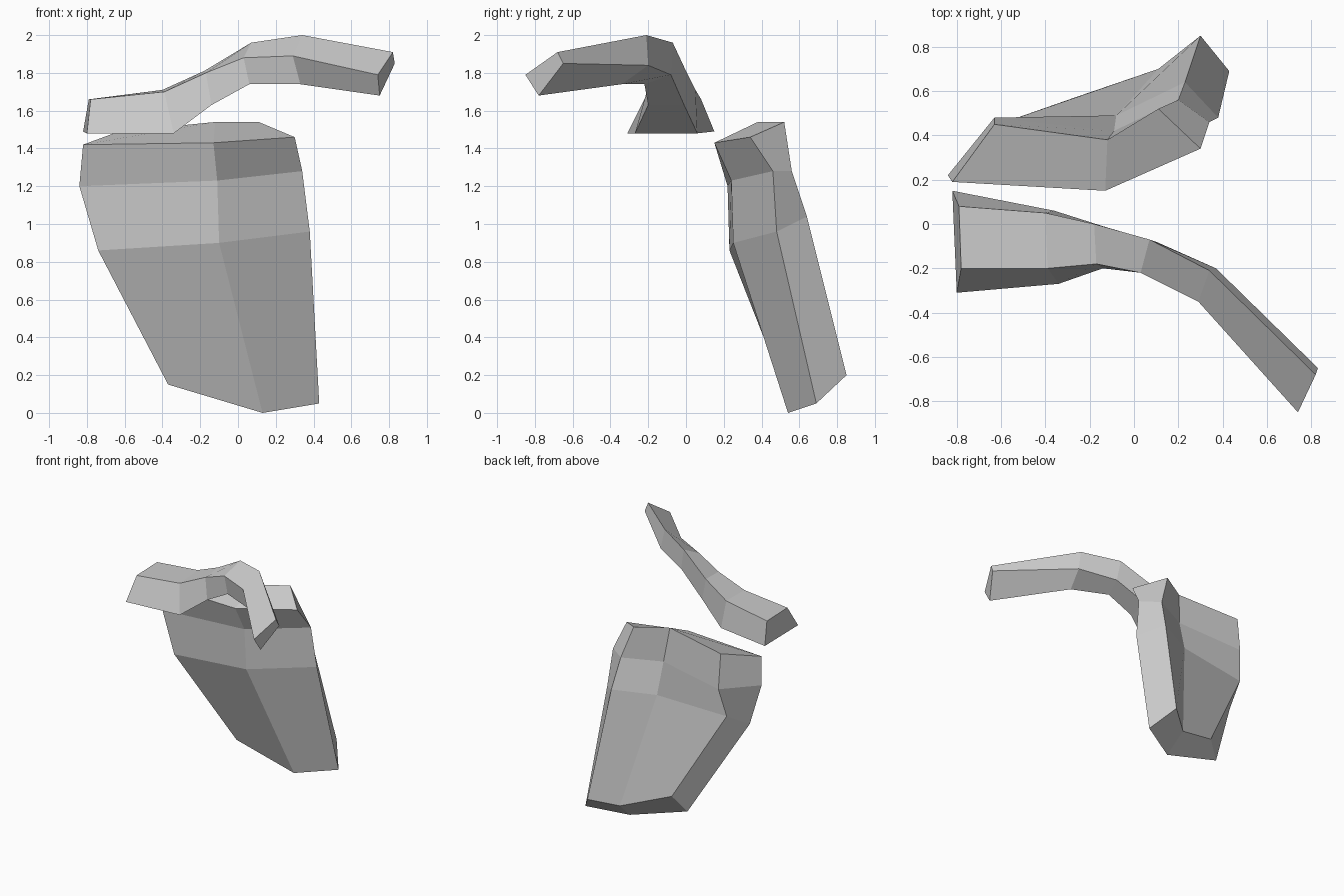
import bpy
import bmesh

# Remove the default object
default_cube = bpy.data.objects.get("Cube")
if default_cube:
    bpy.data.objects.remove(default_cube, do_unlink=True)


def make_material(name, colour):
    material = bpy.data.materials.new(name)
    material.use_nodes = True
    material.diffuse_color = colour
    shader = next(node for node in material.node_tree.nodes
                  if node.type == "BSDF_PRINCIPLED")
    shader.inputs["Base Color"].default_value = colour
    return material


def loft(name, sections, material):
    """Skin a row of matching cross-sections and close both ends with quads."""
    bm = bmesh.new()
    rings = [[bm.verts.new(point) for point in section] for section in sections]
    count = len(rings[0])

    # Side walls between neighbouring sections
    for near, far in zip(rings, rings[1:]):
        for i in range(count):
            following = (i + 1) % count
            bm.faces.new((near[i], near[following], far[following], far[i]))

    # End caps, split across the thickness
    for ring in (rings[0], rings[-1]):
        for i in range(count // 2 - 1):
            bm.faces.new((ring[i], ring[i + 1],
                          ring[count - 2 - i], ring[count - 1 - i]))

    bmesh.ops.recalc_face_normals(bm, faces=bm.faces[:])
    mesh = bpy.data.meshes.new(name)
    bm.to_mesh(mesh)
    bm.free()
    mesh.materials.append(material)
    part = bpy.data.objects.new(name, mesh)
    bpy.context.scene.collection.objects.link(part)
    return part


bone_grey = make_material("bone grey", (.6, .6, .6, 1))

# Shoulder blade sections, bottom to top:
# front face from -x to +x, then back face from +x to -x
blade_tip = [(-.37, .51, .15), (.13, .54, 0), (.43, .69, .05),
             (.3, .85, .2), (.11, .7, .14), (-.27, .57, .27)]
blade_middle = [(-.74, .23, .86), (-.1, .25, .9), (.38, .48, .96),
                (.23, .64, 1.04), (-.08, .49, 1.02), (-.67, .43, .98)]
blade_shoulder = [(-.84, .22, 1.2), (-.11, .24, 1.23), (.34, .46, 1.28),
                  (.2, .56, 1.28), (-.09, .42, 1.27), (-.63, .48, 1.21)]
blade_top = [(-.82, .19, 1.42), (-.13, .15, 1.43), (.3, .34, 1.46),
             (.11, .52, 1.54), (-.12, .38, 1.54), (-.63, .45, 1.49)]
loft("shoulder_blade",
     [blade_tip, blade_middle, blade_shoulder, blade_top], bone_grey)

# Collar bone sections, outer end to inner end:
# lower front, upper front, upper back, lower back
outer_end = [(-.8, -.31, 1.48), (-.78, -.2, 1.66),
             (-.79, .08, 1.66), (-.82, .15, 1.49)]
outer_bend = [(-.34, -.27, 1.48), (-.39, -.2, 1.7),
              (-.4, .05, 1.71), (-.36, .06, 1.48)]
narrow_neck = [(-.14, -.2, 1.63), (-.17, -.18, 1.8),
               (-.18, 0, 1.81), (-.14, -.01, 1.63)]
middle_bend = [(.06, -.22, 1.74), (.03, -.22, 1.88),
               (.07, -.07, 1.96), (.1, -.08, 1.79)]
inner_bend = [(.33, -.34, 1.74), (.29, -.35, 1.89),
              (.34, -.21, 2), (.37, -.2, 1.84)]
inner_end = [(.75, -.78, 1.68), (.74, -.85, 1.79),
             (.82, -.68, 1.91), (.83, -.65, 1.85)]
loft("collar_bone", [outer_end, outer_bend, narrow_neck,
                     middle_bend, inner_bend, inner_end], bone_grey)
